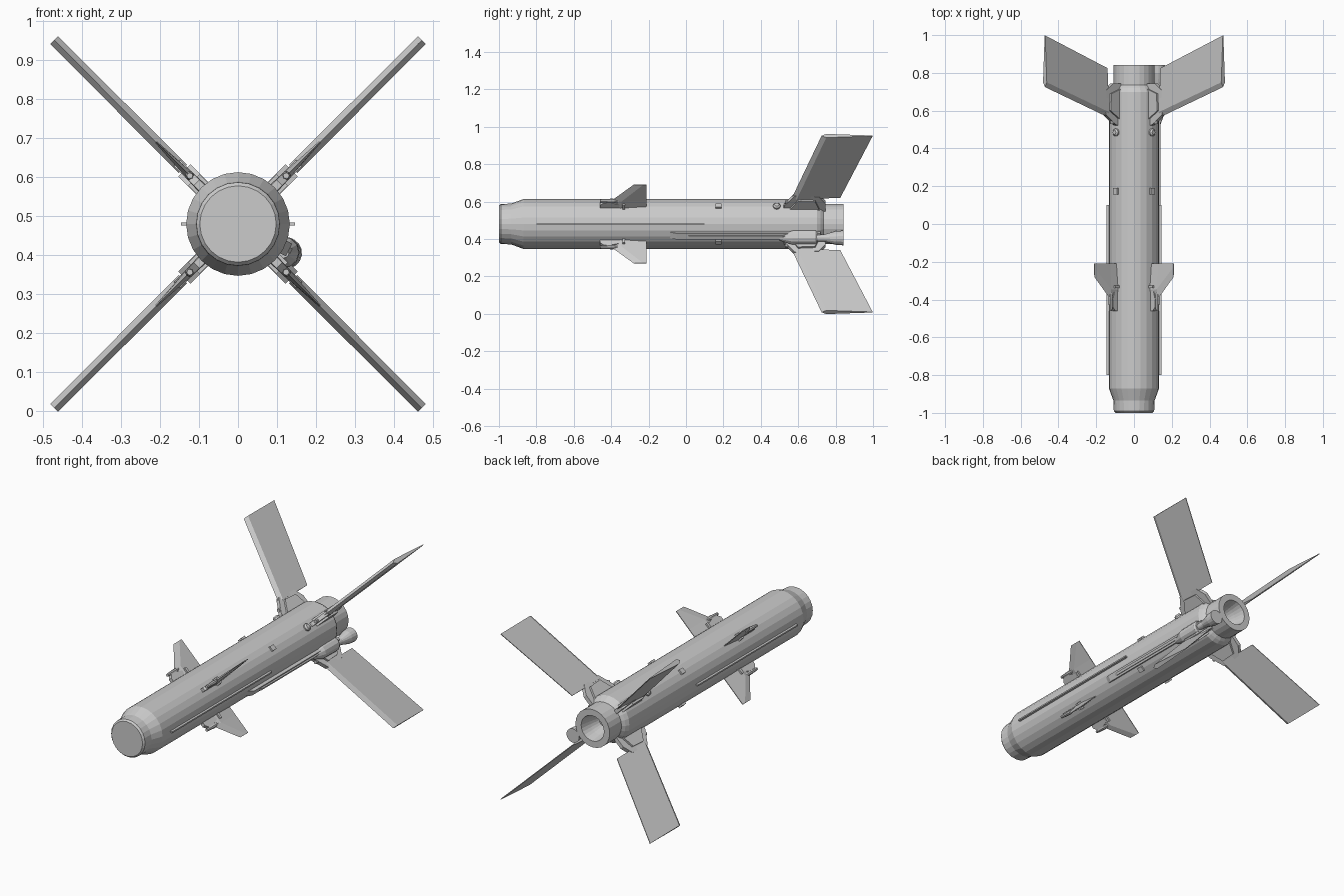
import bpy, math
from mathutils import Vector

if "Cube" in bpy.data.objects:
    bpy.data.objects.remove(bpy.data.objects["Cube"])

AXIS_Z = 0.48
DIAG = [45, 135, 225, 315]


def place(r, y, t, deg):
    """Radius, length and sideways offset -> world point around the body axis."""
    a = math.radians(deg)
    return (r * math.cos(a) - t * math.sin(a), y,
            AXIS_Z + r * math.sin(a) + t * math.cos(a))


def make(name, verts, faces, smooth=False):
    me = bpy.data.meshes.new(name)
    me.from_pydata(verts, [], faces)
    ob = bpy.data.objects.new(name, me)
    bpy.context.collection.objects.link(ob)
    import bmesh
    bm = bmesh.new()
    bm.from_mesh(me)
    bmesh.ops.recalc_face_normals(bm, faces=bm.faces)
    bm.to_mesh(me)
    bm.free()
    return ob


def loft(name, rings):
    """Skin a list of equal-length rings and cap both ends."""
    n = len(rings[0])
    verts = [p for ring in rings for p in ring]
    faces = [(i * n + k, i * n + (k + 1) % n, (i + 1) * n + (k + 1) % n, (i + 1) * n + k)
             for i in range(len(rings) - 1) for k in range(n)]
    faces += [tuple(range(n)), tuple(range(len(verts) - n, len(verts)))]
    return make(name, verts, faces)


def lathe(name, profile, sides, offset=0, deg=0):
    """Turn (y, radius) points round an axis parallel to the body."""
    rings = []
    for y, rad in profile:
        ring = []
        for k in range(sides):
            a = 2 * math.pi * k / sides
            ring.append(place(offset + rad * math.cos(a), y, rad * math.sin(a), deg))
        rings.append(ring)
    return loft(name, rings)


def fin(name, sections, bevel, deg):
    """Wedge blade from (radius, leading y, trailing y, half thickness) sections."""
    rings = []
    for r, y0, y1, h in sections:
        rings.append([place(r, y0, 0, deg), place(r, y0 + bevel, h, deg),
                      place(r, y1, 0.002, deg), place(r, y1, -0.002, deg),
                      place(r, y0 + bevel, -h, deg)])
    return loft(name, rings)


def plate(name, outline, half, deg, shift=0):
    """Flat plate from a (y, radius) outline standing on the body."""
    return loft(name, [[place(r, y, shift + s * half, deg) for y, r in outline] for s in (-1, 1)])


def box(name, y0, y1, r0, r1, half, deg, shift=0):
    return plate(name, [(y0, r0), (y1, r0), (y1, r1), (y0, r1)], half, deg, shift)


# Body with stepped nose, tail tube and hollow nozzle
lathe("body", [(-1.0, 0.098), (-0.99, 0.107), (-0.935, 0.109), (-0.87, 0.133), (0.70, 0.133),
               (0.72, 0.122), (0.735, 0.108), (0.842, 0.108), (0.842, 0.072),
               (0.78, 0.06), (0.72, 0.045)], 24)
lathe("nose_button", [(-1.0, 0.02), (-0.99, 0.02)], 12)

# Side strakes
for d in (0, 180):
    box("side_strake", -0.8, 0.1, 0.125, 0.146, 0.004, d)

for d in DIAG:
    # Front fins with their root fairings and pivots
    fin("front_fin", [(0.12, -0.40, -0.21, 0.013), (0.18, -0.395, -0.21, 0.01),
                      (0.297, -0.28, -0.21, 0.003)], 0.05, d)
    plate("front_fin_root", [(-0.46, 0.125), (-0.46, 0.15), (-0.44, 0.168), (-0.40, 0.168),
                             (-0.32, 0.145), (-0.32, 0.125)], 0.010, d)
    lathe("front_fin_pin", [(-0.46, 0.008), (-0.395, 0.012), (-0.36, 0.008)], 8, 0.175, d)
    box("front_fin_hinge", -0.34, -0.325, 0.125, 0.16, 0.02, d)
    # Tail fins
    fin("tail_fin", [(0.20, 0.567, 0.825, 0.015), (0.667, 0.725, 0.998, 0.014)], 0.025, d)
    # Tail fin brackets
    plate("tail_bracket", [(0.52, 0.12), (0.525, 0.145), (0.58, 0.222), (0.71, 0.216),
                           (0.745, 0.165), (0.745, 0.10), (0.70, 0.10)], 0.011, d)
    for s in (-0.016, 0.016):
        plate("bracket_cheek", [(0.55, 0.12), (0.60, 0.195), (0.69, 0.19), (0.715, 0.12)],
              0.006, d, s)
    lathe("bracket_pin", [(0.53, 0.010), (0.60, 0.010)], 8, 0.165, d)
    # Small lugs
    box("body_lug", 0.157, 0.19, 0.12, 0.142, 0.014, d)

# Round buttons on the upper half
for d in DIAG[:2]:
    rings = []
    for r, rad in ((0.12, 0.02), (0.140, 0.02), (0.148, 0.012)):
        rings.append([place(r, 0.485 + rad * math.cos(k * math.pi / 6),
                            rad * math.sin(k * math.pi / 6), d) for k in range(12)])
    loft("round_button", rings)

# Cable duct, housing and flare along the lower right side
plate("cable_duct", [(-0.10, 0.125), (-0.05, 0.147), (0.72, 0.147), (0.72, 0.125)], 0.018, -27)
plate("duct_ridge", [(-0.02, 0.14), (0.02, 0.154), (0.70, 0.154), (0.70, 0.14)], 0.007, -27)
lathe("flare_housing", [(0.50, 0.015), (0.57, 0.040), (0.69, 0.042), (0.70, 0.036)], 12, 0.137, -32)
lathe("flare_cone", [(0.69, 0.018), (0.74, 0.020), (0.80, 0.037), (0.842, 0.040)], 16, 0.145, -31)
